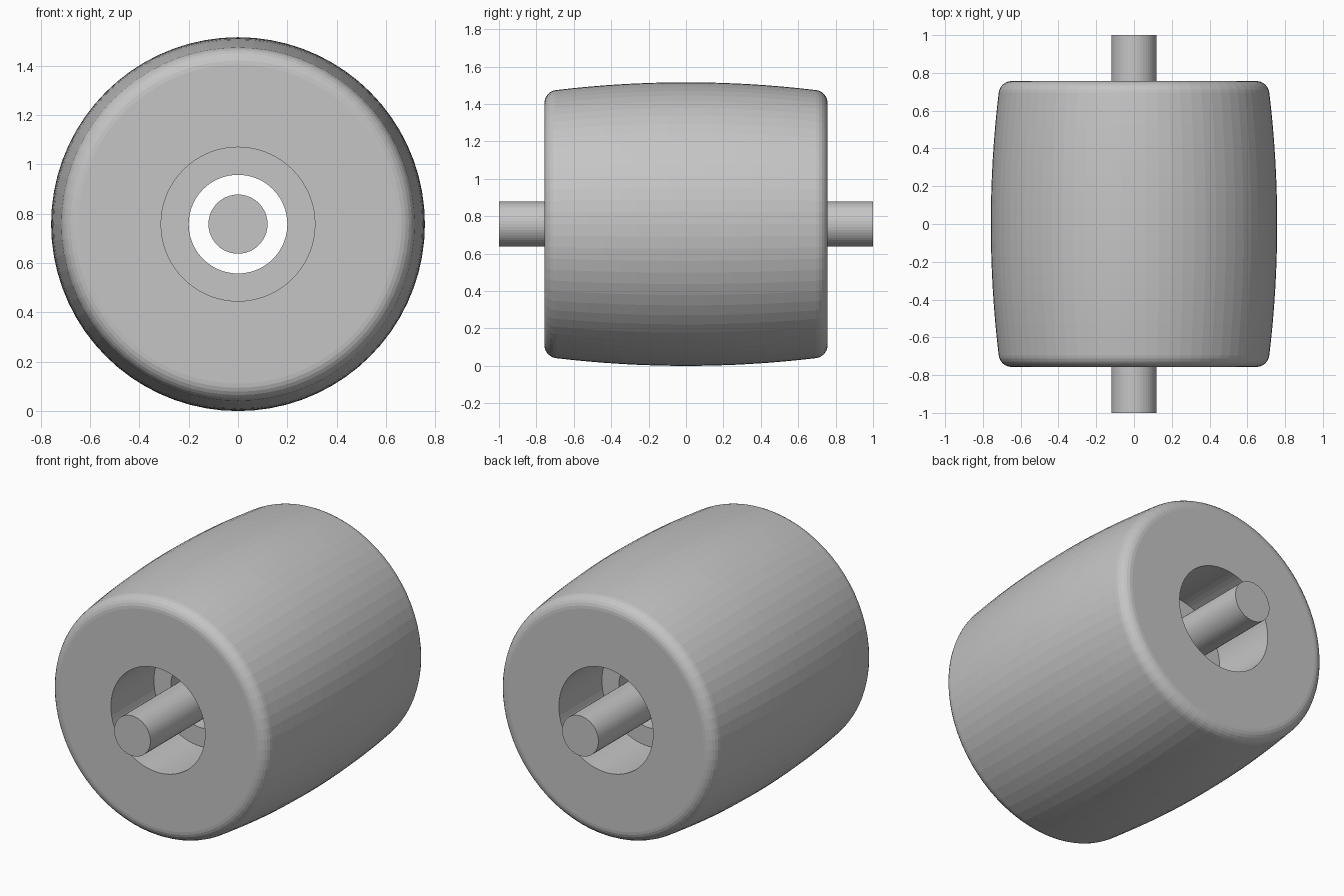
import bpy, bmesh
from math import sin, cos, pi, radians

old = bpy.data.objects.get("Cube")
if old:
    bpy.data.objects.remove(old, do_unlink=True)

CENTRE_Z = 0.758
HALF_WIDTH = 0.757
CROWN_RADIUS = 0.758
FILLET = 0.07

grey = bpy.data.materials.new("plain grey")
grey.use_nodes = True
colour = (0.56, 0.56, 0.56, 1)
grey.diffuse_color = colour
grey.node_tree.nodes["Principled BSDF"].inputs["Base Color"].default_value = colour


def lathe(name, profile, steps, closed):
    """Spin (y, radius) points around the y axis."""
    bm = bmesh.new()
    verts = [bm.verts.new((r, y, 0)) for y, r in profile]
    edges = [bm.edges.new(pair) for pair in zip(verts, verts[1:])]
    if closed:
        edges.append(bm.edges.new((verts[-1], verts[0])))
    bmesh.ops.spin(bm, geom=verts + edges, cent=(0, 0, 0), axis=(0, 1, 0),
                   angle=2 * pi, steps=steps, use_merge=True)
    bmesh.ops.remove_doubles(bm, verts=bm.verts, dist=0.0001)
    if not closed:
        bmesh.ops.holes_fill(bm, edges=[e for e in bm.edges if e.is_boundary], sides=0)
    bmesh.ops.recalc_face_normals(bm, faces=bm.faces)
    mesh = bpy.data.meshes.new(name)
    bm.to_mesh(mesh)
    bm.free()
    mesh.materials.append(grey)
    obj = bpy.data.objects.new(name, mesh)
    obj.location.z = CENTRE_Z
    bpy.context.collection.objects.link(obj)
    return obj


# One half of the roller section: stepped bore, end face, rounded rim, crown
half = [(0.35, 0.2), (0.35, 0.312), (HALF_WIDTH, 0.312)]
rim_y, rim_r = HALF_WIDTH - FILLET, 0.647
for i in range(7):
    a = radians(83) * i / 6
    half.append((rim_y + FILLET * cos(a), rim_r + FILLET * sin(a)))
crown_end_y, crown_end_r = half[-1]
sag = CROWN_RADIUS - crown_end_r
for i in range(1, 8):
    t = 1 - i / 8
    half.append((crown_end_y * t, CROWN_RADIUS - sag * t * t))

# Mirror the half section to the other end
section = half + [(0, CROWN_RADIUS)] + [(-y, r) for y, r in reversed(half)]
lathe("roller_barrel", section, 72, True)

# Axle running loose through the bore
lathe("axle", [(-1, 0.12), (1, 0.12)], 48, False)
